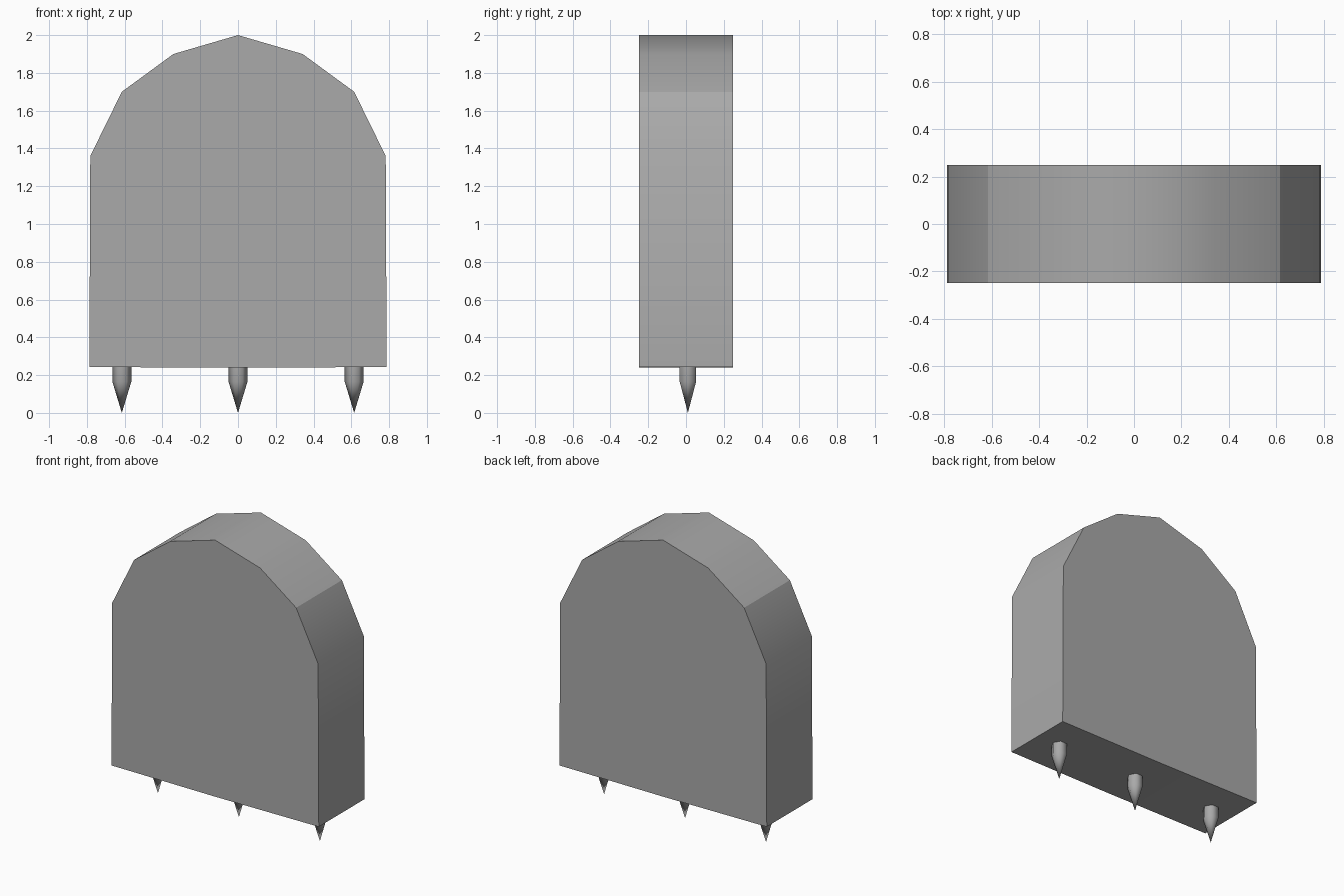
import bpy
import bmesh

cube = bpy.data.objects.get("Cube")
if cube:
    bpy.data.objects.remove(cube)

STONE = (0.4, 0.4, 0.4, 1.0)
stone = bpy.data.materials.new("stone grey")
stone.use_nodes = True
stone.diffuse_color = STONE
stone.node_tree.nodes["Principled BSDF"].inputs["Base Color"].default_value = STONE


def add_object(name, bm):
    """Turn a bmesh into a smooth-shaded stone object."""
    bmesh.ops.recalc_face_normals(bm, faces=bm.faces)
    for face in bm.faces:
        face.smooth = True
    mesh = bpy.data.meshes.new(name)
    bm.to_mesh(mesh)
    bm.free()
    mesh.materials.append(stone)
    obj = bpy.data.objects.new(name, mesh)
    bpy.context.collection.objects.link(obj)
    return obj


# Slab: half outline from the bottom centre to the peak, mirrored and extruded
FRONT, BACK = -0.248, 0.248
SHOULDER = (0.615, 1.70)
half = [(0.787, 0.243), (0.782, 1.36), SHOULDER, (0.342, 1.90)]
outline = [(0, 0.239)] + half + [(0, 2.0)] + [(-x, z) for x, z in reversed(half)]

bm = bmesh.new()
face = bm.faces.new([bm.verts.new((x, FRONT, z)) for x, z in outline])
extruded = bmesh.ops.extrude_face_region(bm, geom=[face], use_keep_orig=True)
moved = [g for g in extruded["geom"] if isinstance(g, bmesh.types.BMVert)]
bmesh.ops.translate(bm, verts=moved, vec=(0, BACK - FRONT, 0))

# Crisp rims, bottom corners and shoulders; the rest of the arch stays smooth
for edge in bm.edges:
    a, b = (v.co for v in edge.verts)
    is_rim = abs(a.y - b.y) < 0.01
    is_shoulder = abs(a.z - SHOULDER[1]) < 0.01
    is_corner = a.z < 0.3 and abs(a.x) > 0.5
    edge.smooth = not (is_rim or is_shoulder or is_corner)
add_object("slab", bm)


# Ground stakes: six-sided pegs with a pointed tip
def add_stake(name, x):
    bm = bmesh.new()
    ring = bmesh.ops.create_circle(bm, cap_ends=True, segments=6, radius=0.05)
    bmesh.ops.rotate(bm, verts=ring["verts"], cent=(0, 0, 0),
                     matrix=Matrix.Rotation(math.radians(30), 3, "Z")
                     if abs(max(v.co.x for v in bm.verts) - 0.05) > 0.001
                     else Matrix.Identity(3))
    bmesh.ops.translate(bm, verts=ring["verts"], vec=(x, 0.01, 0.25))
    top = bm.faces[:][0]
    out = bmesh.ops.extrude_face_region(bm, geom=[top], use_keep_orig=True)
    lower = [g for g in out["geom"] if isinstance(g, bmesh.types.BMVert)]
    for v in lower:
        v.co.z = 0.165
    cap = [g for g in out["geom"] if isinstance(g, bmesh.types.BMFace)]
    bmesh.ops.poke(bm, faces=cap)
    bm.verts.ensure_lookup_table()
    min(bm.verts, key=lambda v: (v.co.xy - Vector((x, 0.01))).length).co.z = 0.0
    for edge in bm.edges:
        edge.smooth = not all(v.co.z > 0.2 for v in edge.verts)
    add_object(name, bm)


import math
from mathutils import Matrix, Vector

for name, x in (("left_stake", 0.615), ("middle_stake", 0), ("right_stake", -0.615)):
    add_stake(name, x)
